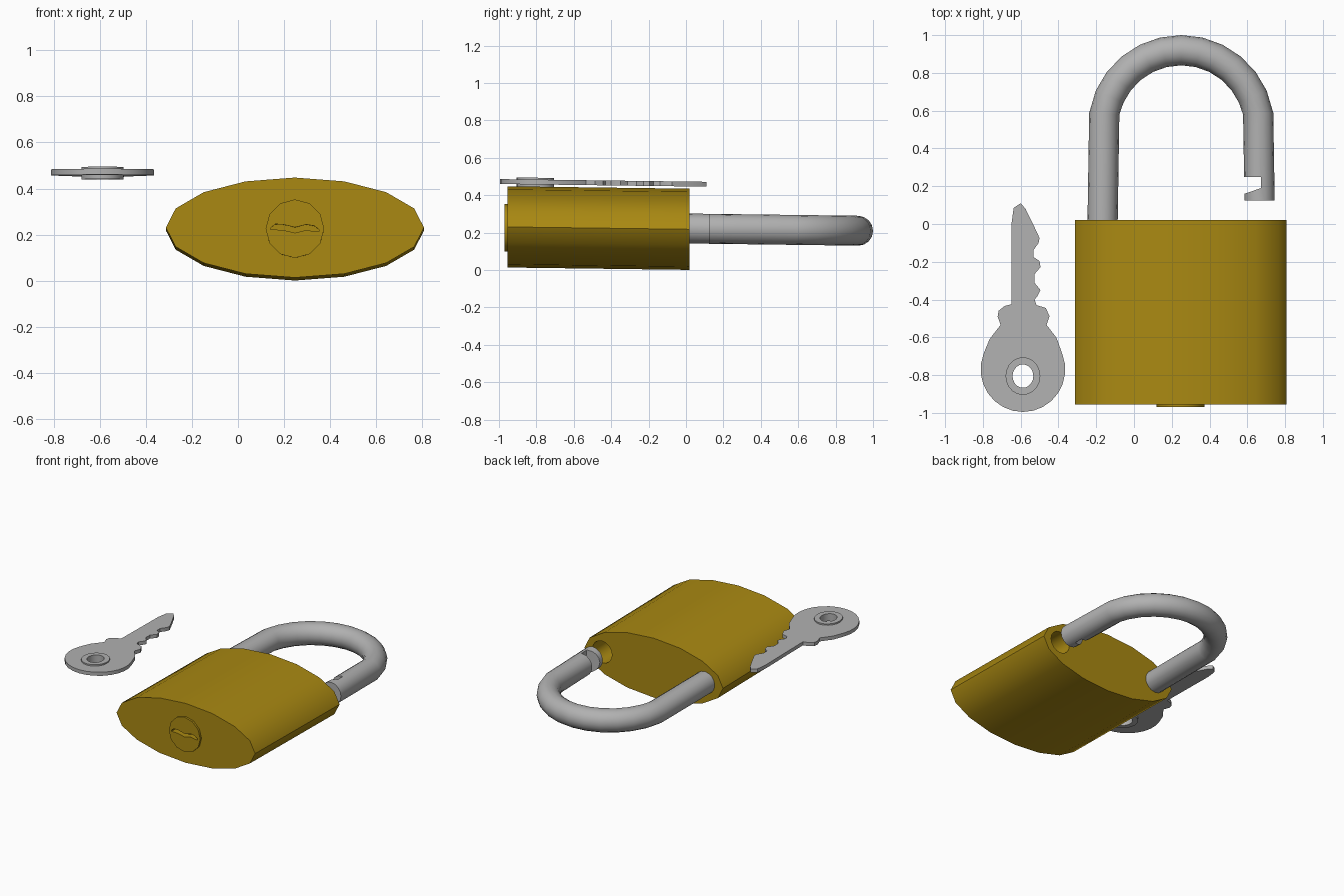
import bpy, bmesh, math
from mathutils import Vector

if "Cube" in bpy.data.objects:
    bpy.data.objects.remove(bpy.data.objects["Cube"])

SLOPE = -0.013  # the whole set lies very slightly tilted


def material(name, rgb):
    m = bpy.data.materials.new(name)
    m.diffuse_color = (*rgb, 1)
    m.use_nodes = True
    m.node_tree.nodes["Principled BSDF"].inputs["Base Color"].default_value = m.diffuse_color
    return m


gold = material("brass_gold", (0.40, 0.25, 0.006))
grey = material("steel_grey", (0.44, 0.44, 0.44))


def skin(name, rings, mat):
    """Closed, capped solid through a list of equal rings of points."""
    bm = bmesh.new()
    loops = [[bm.verts.new((p[0], p[1], p[2] + SLOPE * p[1])) for p in r] for r in rings]
    n = len(loops[0])
    for a, b in zip(loops, loops[1:]):
        for i in range(n):
            bm.faces.new((a[i], a[(i + 1) % n], b[(i + 1) % n], b[i]))
    bm.faces.new(loops[0])
    bm.faces.new(loops[-1])
    bmesh.ops.recalc_face_normals(bm, faces=bm.faces)
    me = bpy.data.meshes.new(name)
    bm.to_mesh(me)
    bm.free()
    me.materials.append(mat)
    ob = bpy.data.objects.new(name, me)
    bpy.context.collection.objects.link(ob)
    return ob


def prism(name, pts, lo, hi, axis, mat):
    if axis == 'y':
        rings = [[(x, t, z) for x, z in pts] for t in (lo, hi)]
    else:
        rings = [[(x, y, t) for x, y in pts] for t in (lo, hi)]
    return skin(name, rings, mat)


def ellipse(cx, cy, a, b, n):
    return [(cx + a * math.cos(2 * math.pi * i / n), cy + b * math.sin(2 * math.pi * i / n))
            for i in range(n)]


def cut(obs, cutter):
    """Subtract the cutter from each object, then remove it."""
    cutter.hide_render = True
    for ob in obs:
        mod = ob.modifiers.new("cut", 'BOOLEAN')
        mod.operation, mod.solver, mod.object = 'DIFFERENCE', 'EXACT', cutter
        dg = bpy.context.evaluated_depsgraph_get()
        me = bpy.data.meshes.new_from_object(ob.evaluated_get(dg))
        ob.modifiers.clear()
        ob.data = me
    bpy.data.objects.remove(cutter)


# Body: 16-sided elliptical bar with an open socket for the free shackle leg
body = prism("lock_body", ellipse(0.247, 0.218, 0.56, 0.217, 16), -0.955, 0.02, 'y', gold)
cut([body], prism("socket_cutter", ellipse(0.664, 0.222, 0.08, 0.08, 16), -0.30, 0.1, 'y', gold))

# Lock barrel with a wavy keyhole
barrel = prism("lock_barrel", ellipse(0.247, 0.213, 0.127, 0.127, 12), -0.97, -0.90, 'y', gold)
wave = [(-0.105, 0), (-0.085, 0.008), (-0.05, 0.006), (0, -0.006), (0.05, 0.006),
        (0.085, 0.0), (0.105, -0.008)]
slot = [(0.247 + x, 0.213 + z + (0.004 if abs(x) > 0.1 else 0.012)) for x, z in wave]
slot += [(0.247 + x, 0.213 + z - (0.004 if abs(x) > 0.1 else 0.012)) for x, z in reversed(wave)]
cut([barrel, body], prism("keyhole_cutter", slot, -1.1, -0.92, 'y', gold))

# Shackle: round bar swept over an arch
path = [Vector((-0.168, -0.1))]
for i in range(13):
    a = math.radians(169 - 158 * i / 12)
    path.append(Vector((0.25 + 0.415 * math.cos(a), 0.505 + 0.415 * math.sin(a))))
path.append(Vector((0.665, 0.125)))
rings = []
for i, p in enumerate(path):
    d = (path[min(i + 1, len(path) - 1)] - path[max(i - 1, 0)]).normalized()
    if i in (0, len(path) - 1):
        d = Vector((0, 1 if i == 0 else -1))
    rings.append([(p.x + 0.08 * math.cos(t) * d.y, p.y - 0.08 * math.cos(t) * d.x,
                   0.222 + 0.08 * math.sin(t))
                  for t in (2 * math.pi * k / 16 for k in range(16))])
shackle = skin("shackle", rings, grey)
notch = [(0.50, 0.25), (0.672, 0.25), (0.672, 0.19), (0.585, 0.16), (0.50, 0.13)]
cut([shackle], prism("notch_cutter", notch, 0, 0.5, 'z', grey))

# Key: flat outline, blade with teeth then shoulders and round bow
outline = [(-0.60, 0.11), (-0.574, 0.08), (-0.537, 0.005), (-0.50, -0.074), (-0.505, -0.10),
           (-0.532, -0.138), (-0.532, -0.175), (-0.50, -0.196), (-0.495, -0.228),
           (-0.526, -0.265), (-0.526, -0.312), (-0.495, -0.35), (-0.51, -0.38),
           (-0.526, -0.40), (-0.516, -0.43), (-0.468, -0.444), (-0.447, -0.487),
           (-0.463, -0.534), (-0.41, -0.603)]
for i in range(17):
    a = math.radians(22 - 224 * i / 16)
    outline.append((-0.588 + 0.224 * math.cos(a), -0.77 + 0.225 * math.sin(a)))
outline += [(-0.765, -0.61), (-0.706, -0.534), (-0.722, -0.49), (-0.717, -0.46),
            (-0.685, -0.434), (-0.648, -0.425), (-0.648, 0.005), (-0.637, 0.085)]
key = prism("key", outline, 0.447, 0.473, 'z', grey)
ring = prism("key_ring_collar", ellipse(-0.588, -0.805, 0.092, 0.1, 20), 0.429, 0.483, 'z', grey)
cut([key, ring], prism("key_hole_cutter", ellipse(-0.588, -0.805, 0.055, 0.062, 20),
                       0.3, 0.6, 'z', grey))

# Smooth shading with sharp edges kept
for ob in (body, barrel, shackle, key, ring):
    ob.select_set(True)
bpy.context.view_layer.objects.active = body
bpy.ops.object.shade_smooth_by_angle(angle=math.radians(35))
